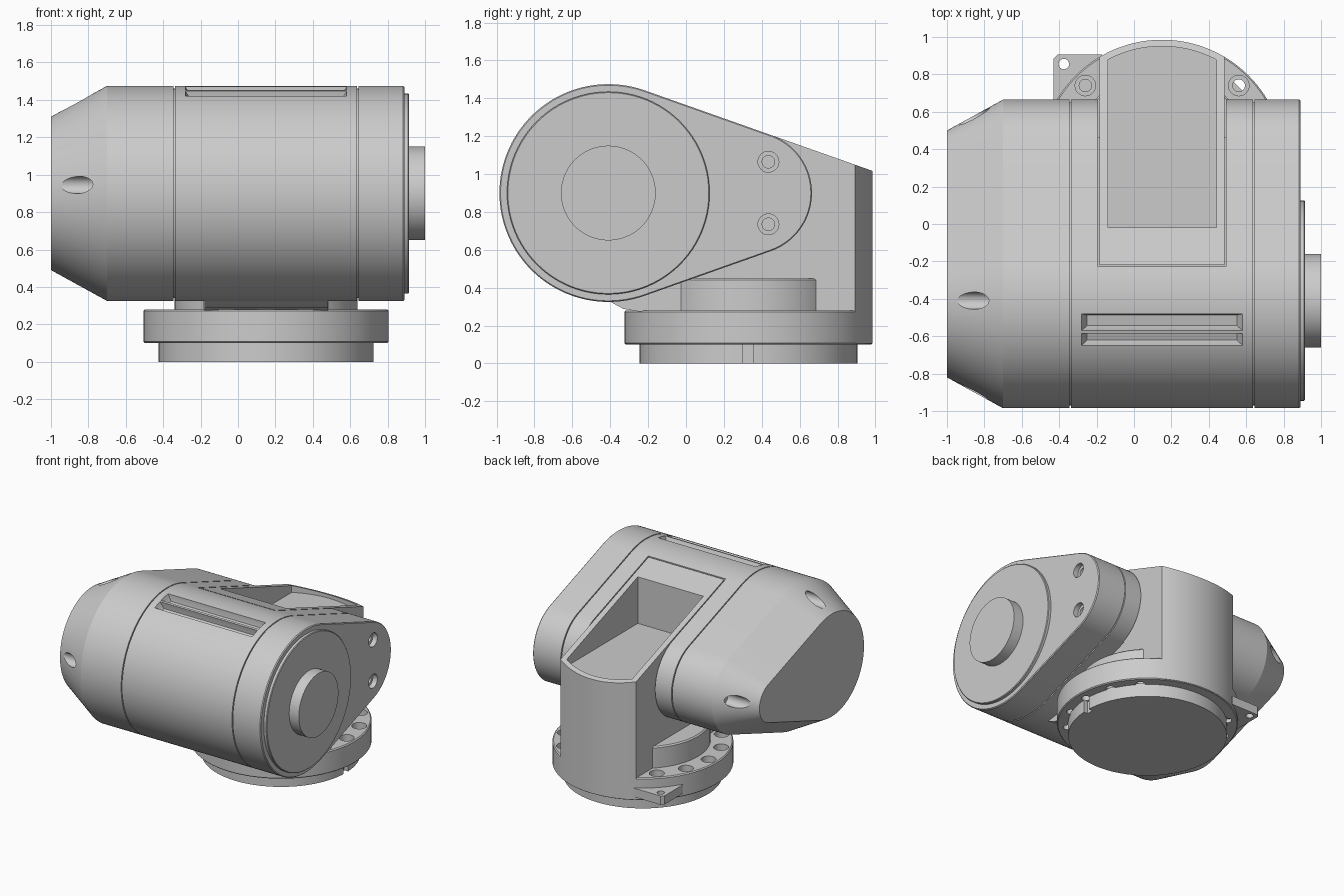
import bpy, bmesh
from math import sin, cos, asin, pi, radians, sqrt

cube = bpy.data.objects.get("Cube")
if cube:
    bpy.data.objects.remove(cube)

GREY = (0.6, 0.6, 0.6, 1)
grey = bpy.data.materials.new("satin grey")
grey.use_nodes = True
grey.diffuse_color = GREY
grey.node_tree.nodes["Principled BSDF"].inputs["Base Color"].default_value = GREY

# Shared centres: base axis (x, y), head circles (y, z)
BX, BY = 0.15, 0.33
BIG_Y, SMALL_Y, HEAD_Z = -0.41, 0.34, 0.90
BIG_R, SMALL_R = 0.575, 0.325
SLOPE = asin((BIG_R - SMALL_R) / (SMALL_Y - BIG_Y))


def loft(name, rings):
    """Skin equal-length rings of points and cap both ends."""
    bm = bmesh.new()
    loops = [[bm.verts.new(p) for p in ring] for ring in rings]
    for a, b in zip(loops, loops[1:]):
        for i in range(len(a)):
            j = (i + 1) % len(a)
            bm.faces.new((a[i], a[j], b[j], b[i]))
    bm.faces.new(loops[0])
    bm.faces.new(loops[-1])
    bmesh.ops.recalc_face_normals(bm, faces=bm.faces[:])
    mesh = bpy.data.meshes.new(name)
    bm.to_mesh(mesh)
    bm.free()
    mesh.materials.append(grey)
    obj = bpy.data.objects.new(name, mesh)
    bpy.context.collection.objects.link(obj)
    return obj


def place(axis, u, v, w):
    return (w, u, v) if axis == "x" else (u, v, w)


def turned(name, axis, u, v, steps, n=96):
    """Round part from (position along axis, radius) steps."""
    return loft(name, [[place(axis, u + r * cos(2 * pi * i / n), v + r * sin(2 * pi * i / n), w)
                        for i in range(n)] for w, r in steps])


def prism(name, axis, outline, lo, hi):
    return loft(name, [[place(axis, u, v, w) for u, v in outline] for w in (lo, hi)])


def activate(obj):
    bpy.ops.object.select_all(action="DESELECT")
    obj.select_set(True)
    bpy.context.view_layer.objects.active = obj


def cut(obj, cutter):
    cutter.hide_render = True
    mod = obj.modifiers.new("cut", "BOOLEAN")
    mod.operation, mod.solver, mod.object = "DIFFERENCE", "EXACT", cutter
    activate(obj)
    bpy.ops.object.modifier_apply(modifier=mod.name)
    bpy.data.objects.remove(cutter)


def arc(cy, cz, r, a0, a1, n):
    return [(cy + r * cos(a0 + (a1 - a0) * i / n), cz + r * sin(a0 + (a1 - a0) * i / n))
            for i in range(n + 1)]


def head_outline(inset):
    a = pi / 2 - SLOPE
    return (arc(BIG_Y, HEAD_Z, BIG_R - inset, a, 2 * pi - a, 72)
            + arc(SMALL_Y, HEAD_Z, SMALL_R - inset, -a, a, 40))


def round_back(half, front, r):
    """Plan outline: straight sides, flat front, arc at the back."""
    a = asin(half / r)
    return [(BX - half, front), (BX + half, front)] + arc(BX, BY, r, pi / 2 - a, pi / 2 + a, 32)


# Head: tapered capsule with chamfered end and two seam grooves
sections = [(-1, 0.165), (-0.70, 0)]
for seam in (-0.34, 0.64):
    sections += [(seam - 0.004, 0), (seam - 0.004, 0.015), (seam + 0.004, 0.015), (seam + 0.004, 0)]
sections += [(0.883, 0), (0.89, 0.006)]
head = loft("head_housing", [[(x, y, z) for y, z in head_outline(d)] for x, d in sections])

# Clearance for the post
cut(head, prism("post_cutter", "z", [(-0.193, -0.228), (0.493, -0.228), (0.493, 1), (-0.193, 1)], 0.6, 2))

# Screw recesses in the flat end
for z in (0.735, 1.065):
    cut(head, turned("screw_cutter", "x", 0.435, z,
                     [(0.78, 0.033), (0.85, 0.033), (0.85, 0.055), (0.95, 0.055)], 32))

# Holes drilled into the chamfered end
for y, z in ((BIG_Y, 1.387), (-0.895, 0.945), (0.575, 0.945)):
    cut(head, turned("drill_cutter", "x", y, z, [(-1.1, 0.046), (-0.74, 0.046)], 32))

# Two vent slots with sloping walls on the upper front
for degrees, width in ((11.6, 0.09), (21.2, 0.07)):
    a = radians(degrees)
    rings = []
    for r, half_l, half_w in ((0.525, 0.40, width * 0.32), (0.57, 0.43, width / 2), (0.61, 0.44, width * 0.55)):
        rings.append([(BX + sx * half_l, BIG_Y - r * sin(a) + sy * half_w * cos(a),
                       HEAD_Z + r * cos(a) + sy * half_w * sin(a))
                      for sx, sy in ((-1, -1), (1, -1), (1, 1), (-1, 1))])
    cut(head, loft("slot_cutter", rings))

# End cap and hub
cap = turned("end_cap", "x", BIG_Y, HEAD_Z, [(0.87, 0.535), (0.91, 0.535), (0.915, 0.53)])
hub = turned("end_hub", "x", BIG_Y, HEAD_Z, [(0.90, 0.25), (1.0, 0.25)])

# Post with a sloping top flush with the head
front = BIG_Y + BIG_R * sin(SLOPE)
top = HEAD_Z + BIG_R * cos(SLOPE)
plan = round_back(0.335, front, 0.655)
rise = sin(SLOPE) / cos(SLOPE)
post = loft("post", [[(x, y, 0.105) for x, y in plan],
                     [(x, y, top - rise * (y - front)) for x, y in plan]])
cut(post, prism("pocket_cutter", "z", round_back(0.29, -0.02, 0.62), 1.0, 1.8))

# Fillet under the front of the head
fillet = prism("post_fillet", "x",
               [(-0.43, 0.345), (-0.38, 0.315), (-0.33, 0.288), (-0.25, 0.275), (-0.1, 0.275), (-0.1, 0.42)],
               BX - 0.33, BX + 0.33)

# Base: lower ring, bolted flange and raised collar
ring = turned("base_ring", "z", BX, BY, [(0, 0.575), (0.11, 0.575)], 128)
cut(ring, prism("notch_cutter", "z", [(0.69, 0.30), (0.8, 0.30), (0.8, 0.355), (0.69, 0.355)], -0.1, 0.2))
flange = turned("base_flange", "z", BX, BY,
                [(0.1, 0.648), (0.107, 0.655), (0.272, 0.655), (0.28, 0.647)], 128)
for k in range(16):
    a = k * pi / 8
    if abs(cos(a)) > 0.6:
        cut(flange, turned("bolt_cutter", "z", BX + 0.58 * cos(a), BY + 0.58 * sin(a),
                           [(0.05, 0.033), (0.22, 0.033), (0.22, 0.055), (0.35, 0.055)], 24))
collar = turned("collar", "z", BX, BY, [(0.27, 0.49), (0.44, 0.49), (0.45, 0.48)])

# Corner tab with a hole
tab = prism("corner_tab", "z",
            [(-0.17, 0.905), (-0.41, 0.905), (-0.43, 0.885), (-0.43, 0.65), (-0.2, 0.65)], 0.13, 0.2)
cut(tab, turned("tab_cutter", "z", -0.375, 0.855, [(0.05, 0.028), (0.3, 0.028)], 24))

for obj in (head, cap, hub, post, fillet, ring, flange, collar, tab):
    activate(obj)
    bpy.ops.object.shade_smooth_by_angle(angle=radians(25))
